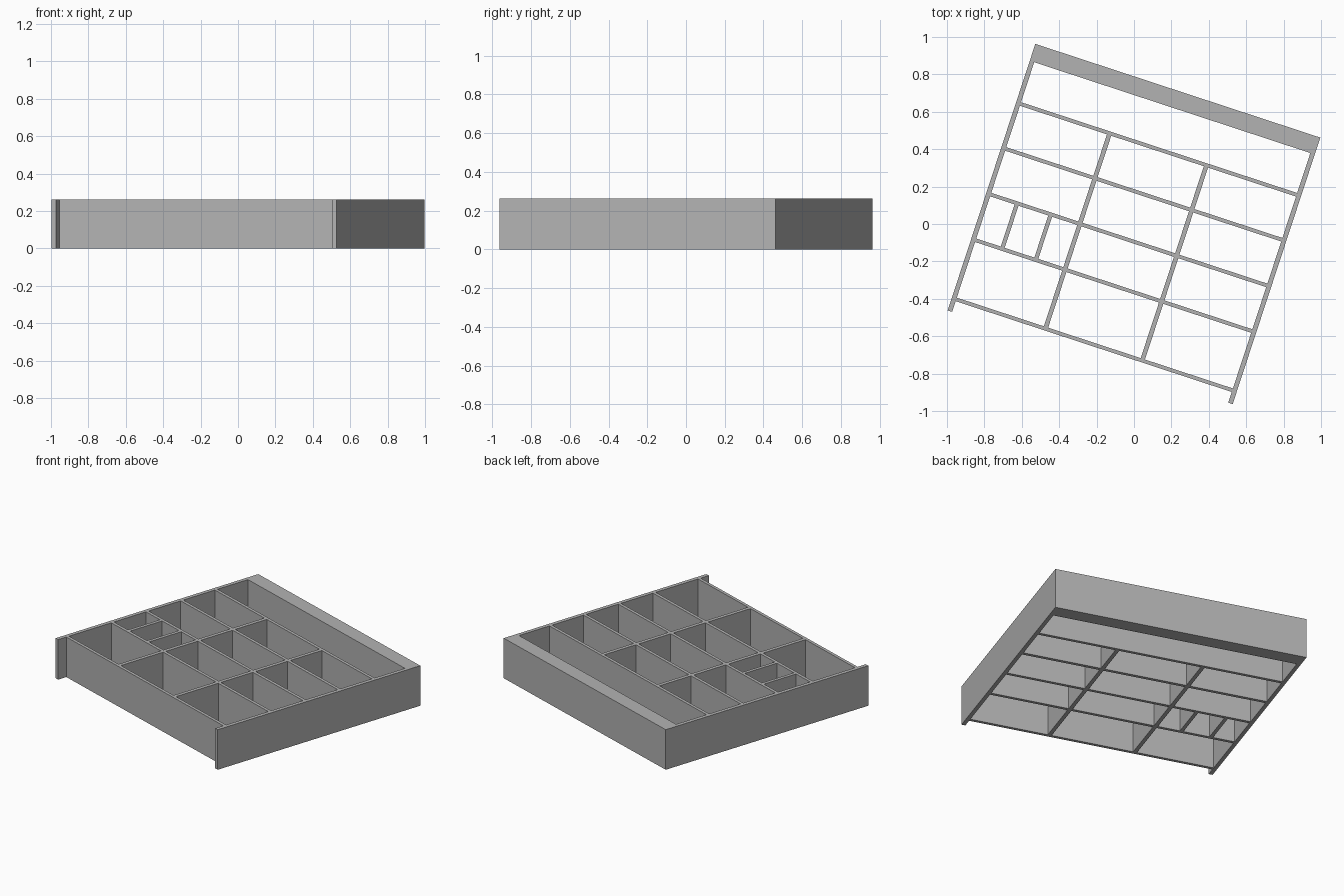
import bpy, math
from mathutils import Matrix

if "Cube" in bpy.data.objects:
    bpy.data.objects.remove(bpy.data.objects["Cube"])

HEIGHT = 0.262
HALF_W, HALF_D = 0.802, 0.75     # outer half width and half depth
SIDE_T, RAIL_T, DIV_T = 0.025, 0.02, 0.024
TURN = Matrix.Rotation(math.radians(-18.2), 4, 'Z')

grey = bpy.data.materials.new("plain grey")
grey.diffuse_color = (0.45, 0.45, 0.45, 1)
grey.use_nodes = True
grey.node_tree.nodes["Principled BSDF"].inputs["Base Color"].default_value = grey.diffuse_color


def box(name, u0, u1, v0, v1):
    """Full-height upright board in the tray's own turned frame."""
    bpy.ops.mesh.primitive_cube_add(size=1)
    ob = bpy.context.object
    ob.name = name
    ob.data.transform(TURN
                      @ Matrix.Translation(((u0 + u1) / 2, (v0 + v1) / 2, HEIGHT / 2))
                      @ Matrix.Diagonal((u1 - u0, v1 - v0, HEIGHT, 1)))
    ob.data.materials.append(grey)
    return ob


# Thick back wall and the two side walls that run past the front rail
BACK_V = 0.655
INNER = HALF_W - SIDE_T
box("back_wall", -HALF_W, HALF_W, BACK_V, HALF_D)
box("left_wall", -HALF_W, -INNER, -HALF_D, BACK_V)
box("right_wall", INNER, HALF_W, -HALF_D, BACK_V)

# Long rails from front to back (position of each front face)
rails = [-0.69, -0.357, -0.10, 0.157, 0.41]
for i, v in enumerate(rails):
    box(f"rail_{i + 1}", -INNER, INNER, v, v + RAIL_T)

# Cross dividers, one piece per bay
for i, (a, b) in enumerate(zip(rails, rails[1:])):
    for side, u in (("left", -0.275), ("right", 0.27)):
        box(f"{side}_divider_{i + 1}", u - DIV_T / 2, u + DIV_T / 2, a + RAIL_T, b)

# Two small dividers in the second left bay
for i, u in enumerate((-0.628, -0.439)):
    box(f"small_divider_{i + 1}", u - 0.011, u + 0.011, rails[1] + RAIL_T, rails[2])
